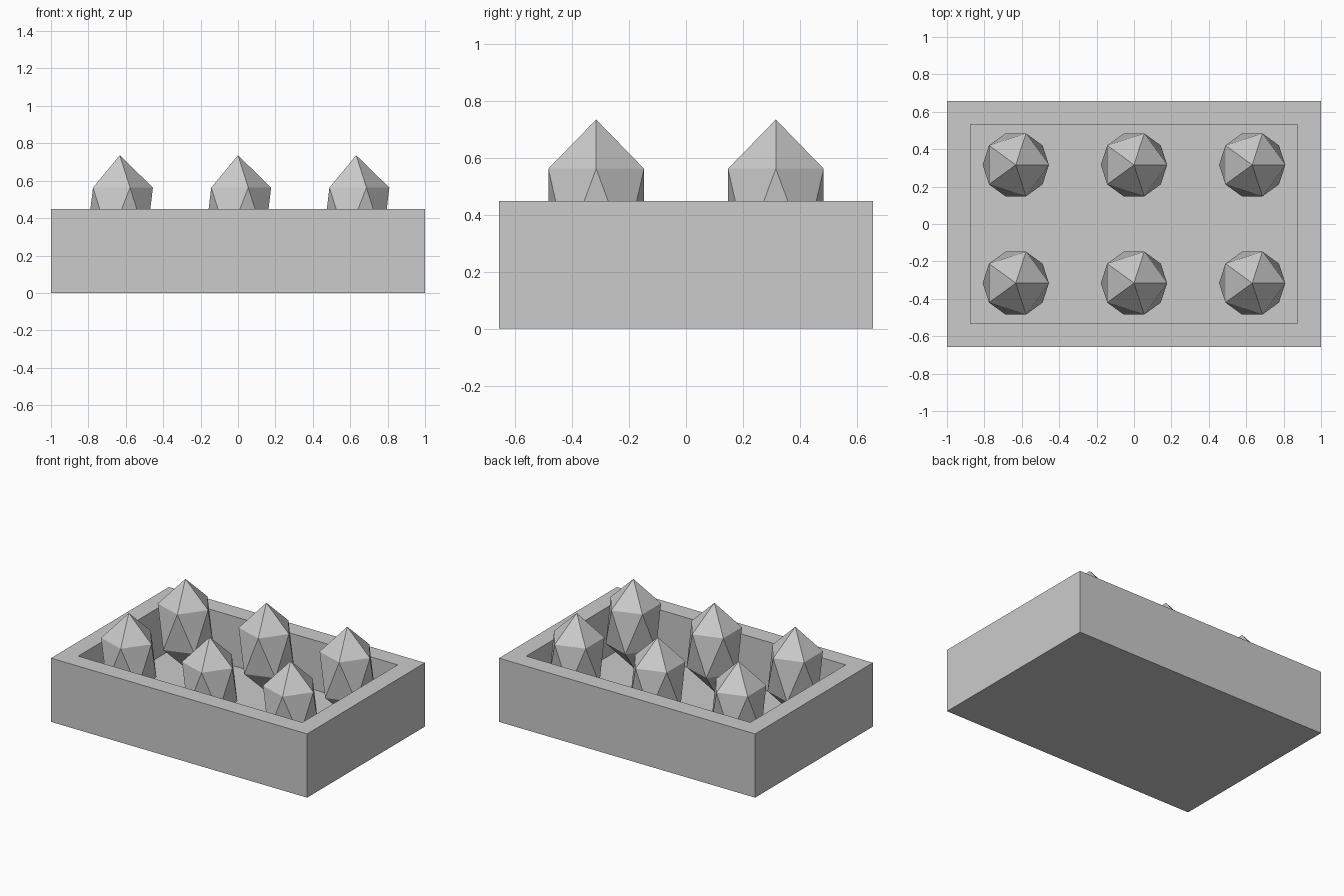
import bpy, bmesh
from mathutils import Matrix

if "Cube" in bpy.data.objects:
    bpy.data.objects.remove(bpy.data.objects["Cube"])

LENGTH, WIDTH, HEIGHT = 2.0, 1.314, 0.45
WALL, FLOOR = 0.125, 0.10


def add_object(name, bm):
    mesh = bpy.data.meshes.new(name)
    bm.to_mesh(mesh)
    bm.free()
    obj = bpy.data.objects.new(name, mesh)
    bpy.context.collection.objects.link(obj)
    return obj


# Open tray: box with its top inset and pushed down to the floor
bm = bmesh.new()
bmesh.ops.create_cube(bm, size=1, matrix=Matrix.Translation((0, 0, HEIGHT / 2))
                      @ Matrix.Diagonal((LENGTH, WIDTH, HEIGHT, 1)))
bm.normal_update()
top = max(bm.faces, key=lambda f: f.calc_center_median().z)
bmesh.ops.inset_region(bm, faces=[top], thickness=WALL, use_even_offset=True)
well = bmesh.ops.extrude_discrete_faces(bm, faces=[top])["faces"][0]
bmesh.ops.translate(bm, verts=well.verts, vec=(0, 0, FLOOR - HEIGHT))
add_object("tray", bm)

# Six stretched, faceted eggs in two rows of three
for row, y in enumerate((-0.316, 0.316)):
    for col, x in enumerate((-0.632, 0, 0.632)):
        bm = bmesh.new()
        bmesh.ops.create_icosphere(bm, subdivisions=1, radius=1,
                                   matrix=Matrix.Translation((x, y, 0.423))
                                   @ Matrix.Diagonal((0.198, 0.198, 0.313, 1)))
        add_object(f"egg_{row + 1}_{col + 1}", bm)
